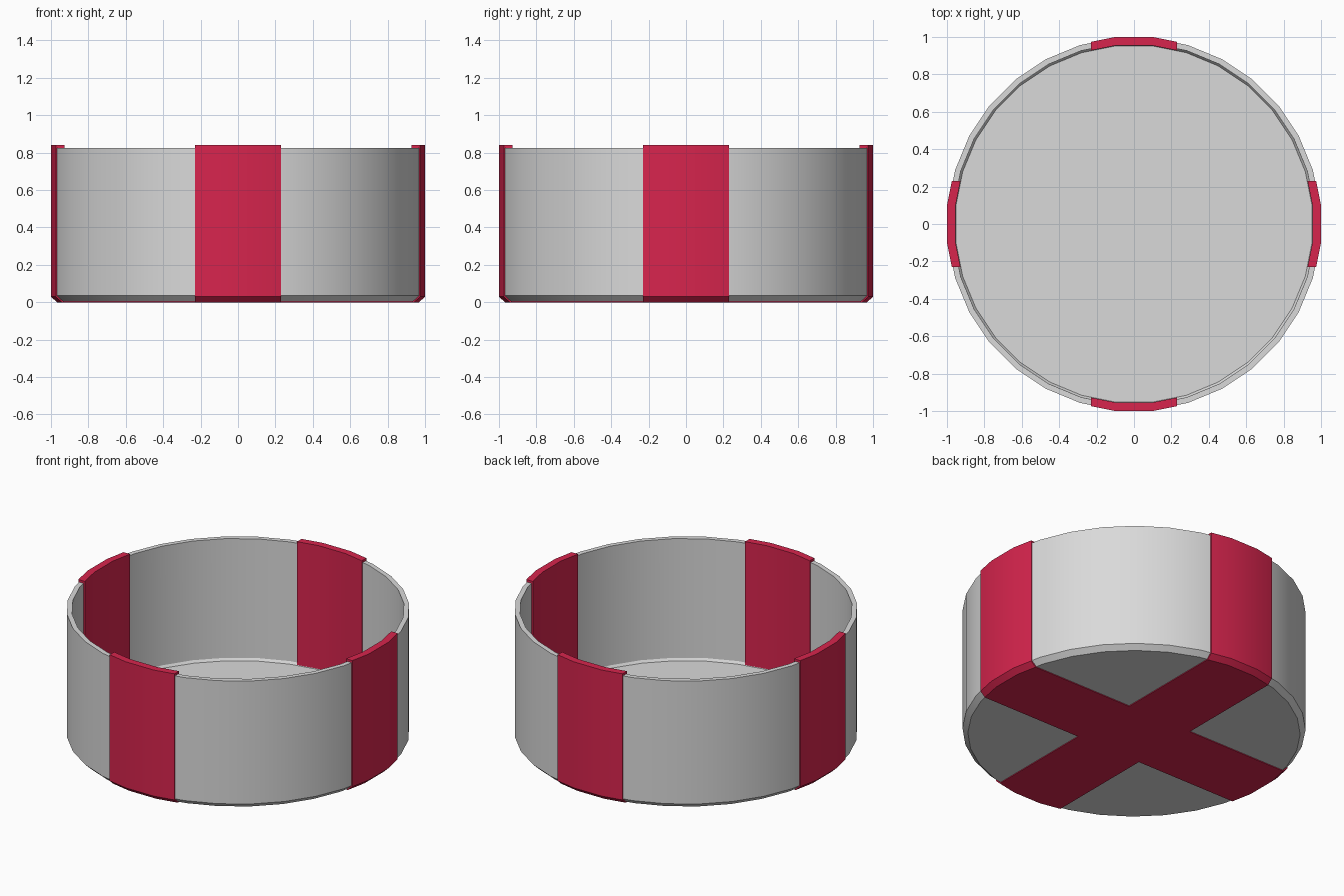
import bpy, bmesh, math

if "Cube" in bpy.data.objects:
    bpy.data.objects.remove(bpy.data.objects["Cube"])

SIDES = 32
STEP = 2 * math.pi / SIDES


def material(name, rgb):
    m = bpy.data.materials.new(name)
    m.diffuse_color = (*rgb, 1)
    m.use_nodes = True
    m.node_tree.nodes["Principled BSDF"].inputs["Base Color"].default_value = m.diffuse_color
    return m


grey = material("light grey", (0.70, 0.70, 0.70))
red = material("crimson", (0.68, 0.018, 0.075))


def finish(bm, name, mat):
    bmesh.ops.recalc_face_normals(bm, faces=bm.faces)
    me = bpy.data.meshes.new(name)
    bm.to_mesh(me)
    bm.free()
    me.materials.append(mat)
    ob = bpy.data.objects.new(name, me)
    bpy.context.collection.objects.link(ob)
    bpy.ops.object.select_all(action='DESELECT')
    ob.select_set(True)
    bpy.context.view_layer.objects.active = ob
    bpy.ops.object.shade_smooth_by_angle(angle=math.radians(25))
    return ob


# Round open box: profile (distance to flat side, height) turned around z
profile = [(0.963, 0.005), (0.994, 0.035), (0.994, 0.825),
           (0.964, 0.825), (0.963, 0.06), (0.953, 0.045)]
bm = bmesh.new()
rings = []
for a, z in profile:
    r = a / math.cos(STEP / 2)
    rings.append([bm.verts.new((r * math.cos((i + 0.5) * STEP),
                                r * math.sin((i + 0.5) * STEP), z))
                  for i in range(SIDES)])
for lo, hi in zip(rings, rings[1:]):
    for i in range(SIDES):
        j = (i + 1) % SIDES
        bm.faces.new((lo[i], lo[j], hi[j], hi[i]))
bm.faces.new(rings[0])
bm.faces.new(rings[-1])
finish(bm, "round_box", grey)

# Ribbons: strap over both rims and under the base, following the box facets
HALF = 0.23
KINK = math.tan(STEP / 2)
skin = [(0.955, 0.045), (0.955, 0.84), (1.0, 0.84), (1.0, 0.03), (0.968, 0.0)]
back = [(0.967, 0.04), (0.967, 0.82), (0.99, 0.82), (0.99, 0.036), (0.962, 0.008)]


def both_sides(half):
    return [(a, z, 1) for a, z in half] + [(a, z, -1) for a, z in reversed(half)]


def ribbon(name, turned):
    bm = bmesh.new()
    n = 2 * len(skin)
    loop = both_sides(skin) + both_sides(back)[::-1]
    cols = []
    for k in (-2, -1, 1, 2):
        col = []
        for a, z, s in loop:
            if abs(k) == 1:
                x, y = a, a * KINK
            else:
                x, y = (a - HALF * math.sin(STEP)) / math.cos(STEP), HALF
            x, y = x * s, math.copysign(y, k)
            col.append(bm.verts.new((-y, x, z) if turned else (x, y, z)))
        cols.append(col)
    m = len(loop)
    for c, d in zip(cols, cols[1:]):
        for i in range(m):
            j = (i + 1) % m
            bm.faces.new((c[i], c[j], d[j], d[i]))
    # side edges of the strap
    for c in (cols[0], cols[-1]):
        for i in range(n - 1):
            bm.faces.new((c[i], c[i + 1], c[m - 2 - i], c[m - 1 - i]))
    return finish(bm, name, red)


ribbon("ribbon_side_to_side", False)
ribbon("ribbon_front_to_back", True)
